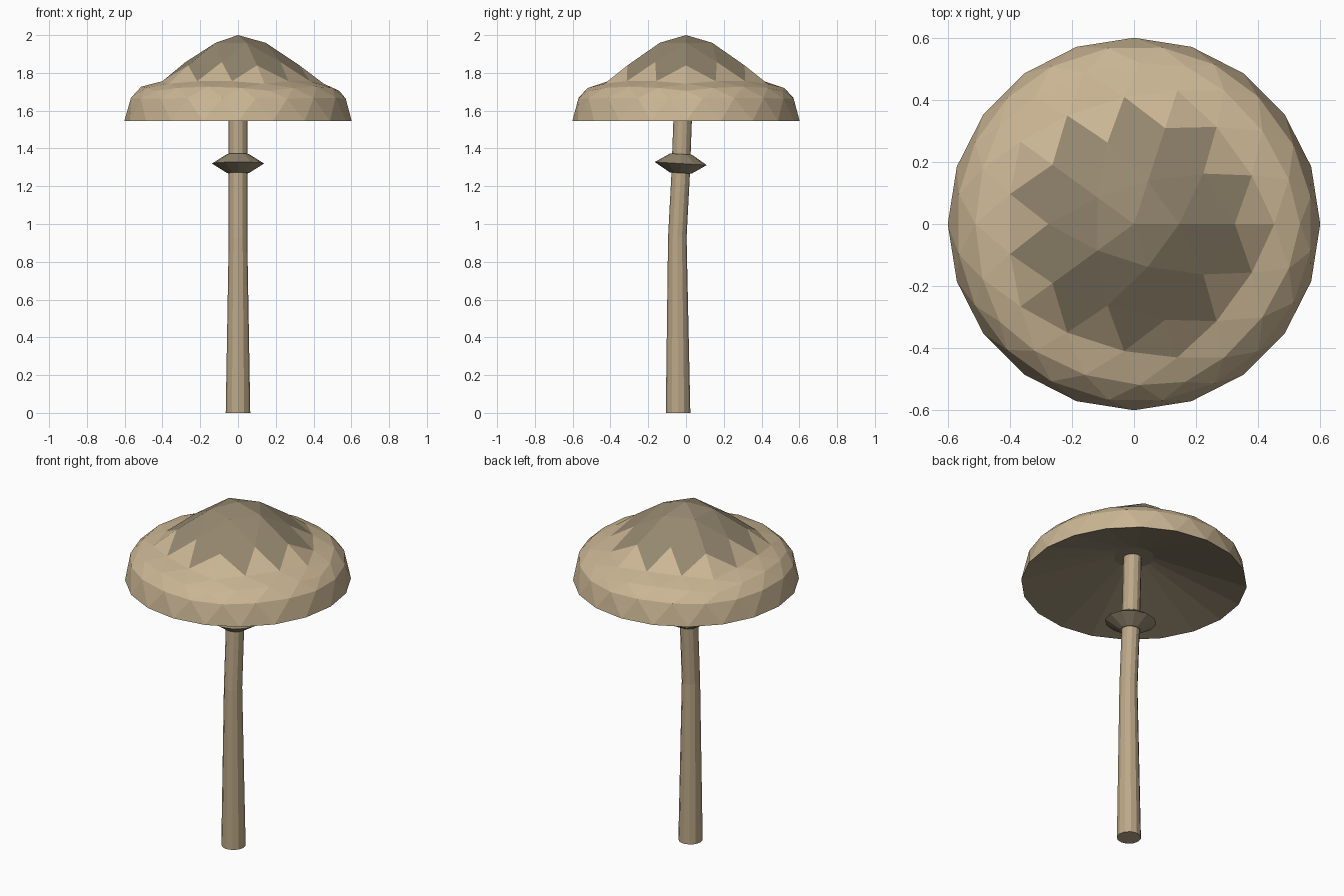
import bpy, bmesh, math
from mathutils import Matrix, Vector

cube = bpy.data.objects.get("Cube")
if cube:
    bpy.data.objects.remove(cube)


def material(name, rgb):
    m = bpy.data.materials.new(name)
    m.use_nodes = True
    m.diffuse_color = (*rgb, 1)
    m.node_tree.nodes["Principled BSDF"].inputs["Base Color"].default_value = (*rgb, 1)
    return m


tan = material("light tan", (0.60, 0.47, 0.30))
brown = material("dull brown", (0.30, 0.245, 0.16))
stem_tan = material("stem tan", (0.50, 0.39, 0.245))


def finish(name, bm, *mats):
    bmesh.ops.recalc_face_normals(bm, faces=bm.faces)
    mesh = bpy.data.meshes.new(name)
    bm.to_mesh(mesh)
    bm.free()
    for m in mats:
        mesh.materials.append(m)
    obj = bpy.data.objects.new(name, mesh)
    bpy.context.collection.objects.link(obj)
    return obj


def loft(name, rings, mat, sides=12, tilt=0.0):
    """Closed tube through (y, z, radius) rings."""
    bm = bmesh.new()
    loops = []
    for y, z, r in rings:
        turn = [2 * math.pi * i / sides for i in range(sides)]
        rot = Matrix.Rotation(tilt, 3, 'X')
        loops.append([bm.verts.new(rot @ Vector((r * math.cos(a), r * math.sin(a), 0)) + Vector((0, y, z)))
                      for a in turn])
    for a, b in zip(loops, loops[1:]):
        for i in range(sides):
            j = (i + 1) % sides
            bm.faces.new((a[i], a[j], b[j], b[i]))
    bm.faces.new(loops[0][::-1])
    bm.faces.new(loops[-1])
    return finish(name, bm, mat)


# Cap: half an icosphere, reshaped by (sphere height, new height, radial scale)
PROFILE = [(0, 1.545, 0.602), (0.232, 1.66, 0.595), (0.273, 1.667, 0.598),
           (0.447, 1.705, 0.60), (0.526, 1.727, 0.603), (0.675, 1.745, 0.602),
           (0.724, 1.756, 0.597), (0.851, 1.84, 0.62), (0.894, 1.857, 0.62),
           (0.962, 1.952, 0.58), (1.0, 2.0, 0.58)]


def shape(s):
    s = min(max(s, 0), 1)
    for (s0, z0, k0), (s1, z1, k1) in zip(PROFILE, PROFILE[1:]):
        if s <= s1:
            t = (s - s0) / (s1 - s0)
            return z0 + t * (z1 - z0), k0 + t * (k1 - k0)
    return PROFILE[-1][1:]


bm = bmesh.new()
bmesh.ops.create_icosphere(bm, subdivisions=3, radius=1)
bmesh.ops.delete(bm, geom=[v for v in bm.verts if v.co.z < -0.01], context='VERTS')
# Jagged dark crown: faces with two or more corners near the peak
for f in bm.faces:
    f.material_index = int(sum(v.co.z > 0.8 for v in f.verts) >= 2)
for v in bm.verts:
    z, k = shape(v.co.z)
    v.co = (v.co.x * k, v.co.y * k, z)

# Hollow underside rising to a small hub
rim = [e for e in bm.edges if e.is_boundary]
new = bmesh.ops.extrude_edge_only(bm, edges=rim)["geom"]
for g in new:
    if isinstance(g, bmesh.types.BMVert):
        direction = Vector((g.co.x, g.co.y, 0)).normalized()
        g.co = direction * 0.106 + Vector((0, 0, 1.705))
    elif isinstance(g, bmesh.types.BMFace):
        g.material_index = 1
hub = bmesh.ops.contextual_create(bm, geom=[e for e in bm.edges if e.is_boundary])
for f in hub["faces"]:
    f.material_index = 1
finish("cap", bm, tan, brown)

# Stem with a slight bend, and the collar around it
loft("stem", [(-0.042, 0, 0.065), (-0.046, 0.93, 0.049), (-0.028, 1.27, 0.049),
              (-0.018, 1.545, 0.049), (-0.012, 1.72, 0.049)], stem_tan)
loft("collar", [(-0.028, 1.27, 0.058), (-0.028, 1.32, 0.138), (-0.026, 1.37, 0.058)],
     brown, tilt=-0.06)
